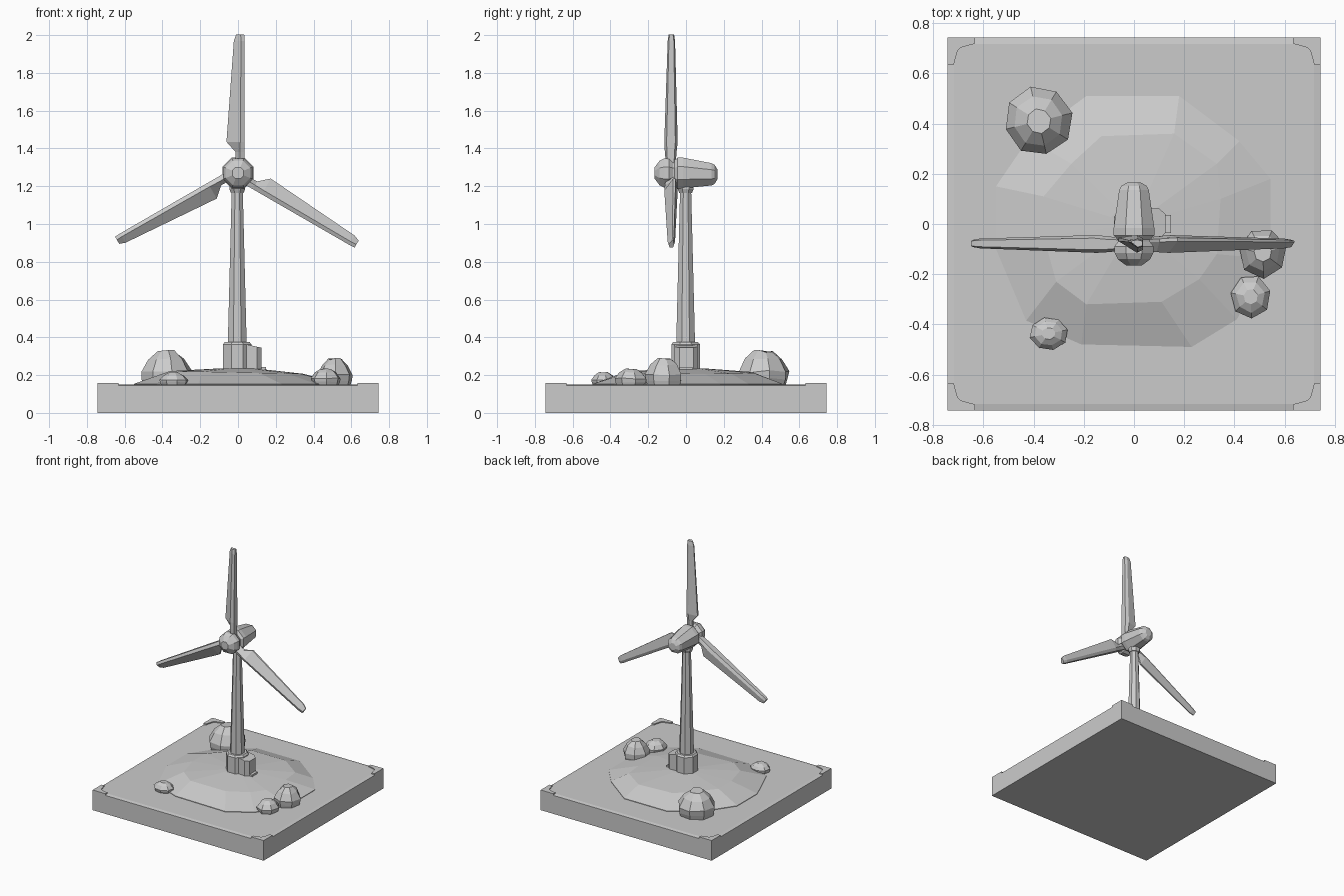
import bpy, bmesh, math, random
from mathutils import Matrix, Vector

if "Cube" in bpy.data.objects:
    bpy.data.objects.remove(bpy.data.objects["Cube"])

random.seed(4)


def loft(name, rings, matrix=None):
    """Skin a stack of equal-length point rings and cap both ends."""
    bm = bmesh.new()
    vs = [[bm.verts.new(p) for p in r] for r in rings]
    n = len(rings[0])
    for a, b in zip(vs, vs[1:]):
        for i in range(n):
            j = (i + 1) % n
            bm.faces.new((a[i], a[j], b[j], b[i]))
    bm.faces.new(vs[0][::-1])
    bm.faces.new(vs[-1])
    if matrix:
        bm.transform(matrix)
    bmesh.ops.recalc_face_normals(bm, faces=bm.faces)
    me = bpy.data.meshes.new(name)
    bm.to_mesh(me)
    bm.free()
    ob = bpy.data.objects.new(name, me)
    bpy.context.collection.objects.link(ob)
    return ob


def turned(name, profile, n=8, matrix=None):
    """Polygonal lathe about z; the profile holds (half width across flats, z, x shift)."""
    k = 1 / math.cos(math.pi / n)
    rings = []
    for r, z, dx in profile:
        rings.append([(dx + r * k * math.cos(math.tau * (i + .5) / n),
                       r * k * math.sin(math.tau * (i + .5) / n), z) for i in range(n)])
    return loft(name, rings, matrix)


def prism(name, outline, z0, z1):
    return loft(name, [[(x, y, z) for x, y in outline] for z in (z0, z1)])


# Square ground tile with a slightly lowered rim
H = 0.743
loft("ground_tile", [[(s * x, s * y, z) for x, y in ((-1, -1), (1, -1), (1, 1), (-1, 1))]
                     for s, z in ((H, 0), (H, .145), (H - .025, .15))])

# Raised L-shaped corner brackets with a rounded inner corner
fillet = [(.035 + .035 * (1 - math.cos(t)), .035 + .035 * (1 - math.sin(t)))
          for t in (0, math.pi / 6, math.pi / 3, math.pi / 2)]
bracket = [(0, 0), (0, .11), (.024, .11)] + fillet + [(.11, .024), (.11, 0)]
for sx in (-1, 1):
    for sy in (-1, 1):
        prism("corner_bracket", [(sx * (H - a), sy * (H - b)) for a, b in bracket], .13, .158)

# Low faceted mound under the tower
outer = [(-.19, .51), (.18, .51), (.42, .33), (.545, .18), (.545, -.14), (.41, -.38),
         (.23, -.49), (-.21, -.48), (-.43, -.385), (-.55, -.1), (-.55, .15), (-.42, .34)]
inner = [(-.13, .35), (.16, .36), (.33, .24), (.345, .1), (.33, -.12), (.26, -.22),
         (.11, -.31), (-.19, -.32), (-.31, -.23), (-.36, -.05), (-.36, .11), (-.25, .24)]
loft("mound", [[(x, y, .14) for x, y in outer],
               [(x, y, .154) for x, y in outer],
               [(x, y, .214 - .02 * x) for x, y in inner],
               [(x * .25, y * .25, .236) for x, y in inner]])

# Tower, its foot and the collar below the nacelle
at = Matrix.Translation((-.004, -.002, 0))
turned("tower", [(.05, .36, 0), (.029, 1.19, 0)], 8, at)
turned("tower_foot", [(.076, .2, 0), (.076, .362, 0), (.066, .375, 0)], 8, at)
turned("tower_collar", [(.034, 1.165, 0), (.042, 1.185, 0), (.042, 1.23, 0)], 8, at)

# Entrance block on the right of the foot, with a sloping roof and a low step
hut = [(.03, -.06), (.1, -.06), (.125, -.035), (.125, .04), (.1, .062), (.03, .062)]
loft("entrance_block", [[(x, y, .2) for x, y in hut],
                        [(x, y, .368 - .22 * max(0, x - .02)) for x, y in hut]])
prism("entrance_step", [(.1, -.035), (.147, -.035), (.147, .035), (.1, .035)], .2, .243)

# Nacelle tapering to the back, and the nose cone; both lie along y
hub = Vector((0, 0, 1.27))
along_y = Matrix.Translation(hub) @ Matrix.Rotation(-math.pi / 2, 4, 'X')


def lying(name, profile):
    k = 1 / math.cos(math.pi / 8)
    loft(name, [[(r * k * math.cos(math.tau * (i + .5) / 8), y,
                  hub.z + dz + r * k * math.sin(math.tau * (i + .5) / 8)) for i in range(8)]
                for r, y, dz in profile])


lying("nacelle", [(.066, -.062, 0), (.081, -.045, 0), (.081, -.015, 0),
                  (.059, .135, -.007), (.05, .152, -.007), (.026, .166, -.007)])
lying("nose_cone", [(.06, -.05, 0), (.064, -.07, 0), (.078, -.09, 0), (.077, -.115, 0),
                    (.065, -.14, 0), (.03, -.166, 0)])

# Three identical blades: (height above hub, trailing x, ridge x, leading x, front y, back y)
stations = [(.04, -.012, .01, .035, -.105, -.055),
            (.11, -.012, .01, .035, -.112, -.05),
            (.165, -.061, .012, .035, -.115, -.044),
            (.70, -.022, .016, .035, -.097, -.058),
            (.732, -.01, .014, .033, -.092, -.063)]
blade = []
for z, t, m, l, f, b in stations:
    c = (f + b) / 2
    d = (b - f) / 2
    blade.append([(t, c + d * .3, z), (m, f, z), (l, c - d * .65, z),
                  (l, c + d * .65, z), (m, b, z), (t, c + d * .7, z)])
for k in range(3):
    loft("blade", blade, Matrix.Translation(hub) @ Matrix.Rotation(math.tau * k / 3, 4, 'Y'))

# Faceted boulders: centre, half sizes, top height, sides
for x, y, hx, hy, top, n in ((-.38, .41, .135, .138, .33, 8), (.513, -.115, .097, .101, .288, 7),
                             (.465, -.29, .079, .086, .235, 7), (-.34, -.437, .077, .066, .215, 8)):
    rings = []
    for s, h in ((.86, -.1), (.97, .18), (1, .4), (.74, .76), (.36, .99)):
        ring = []
        for i in range(n):
            a = math.tau * (i + .3) / n
            q = s * random.uniform(.96, 1.03)
            z = .15 + (top - .15) * (h + random.uniform(-.05, .03))
            ring.append((x + hx * q * math.cos(a), y + hy * q * math.sin(a), z))
        rings.append(ring)
    loft("boulder", rings)
